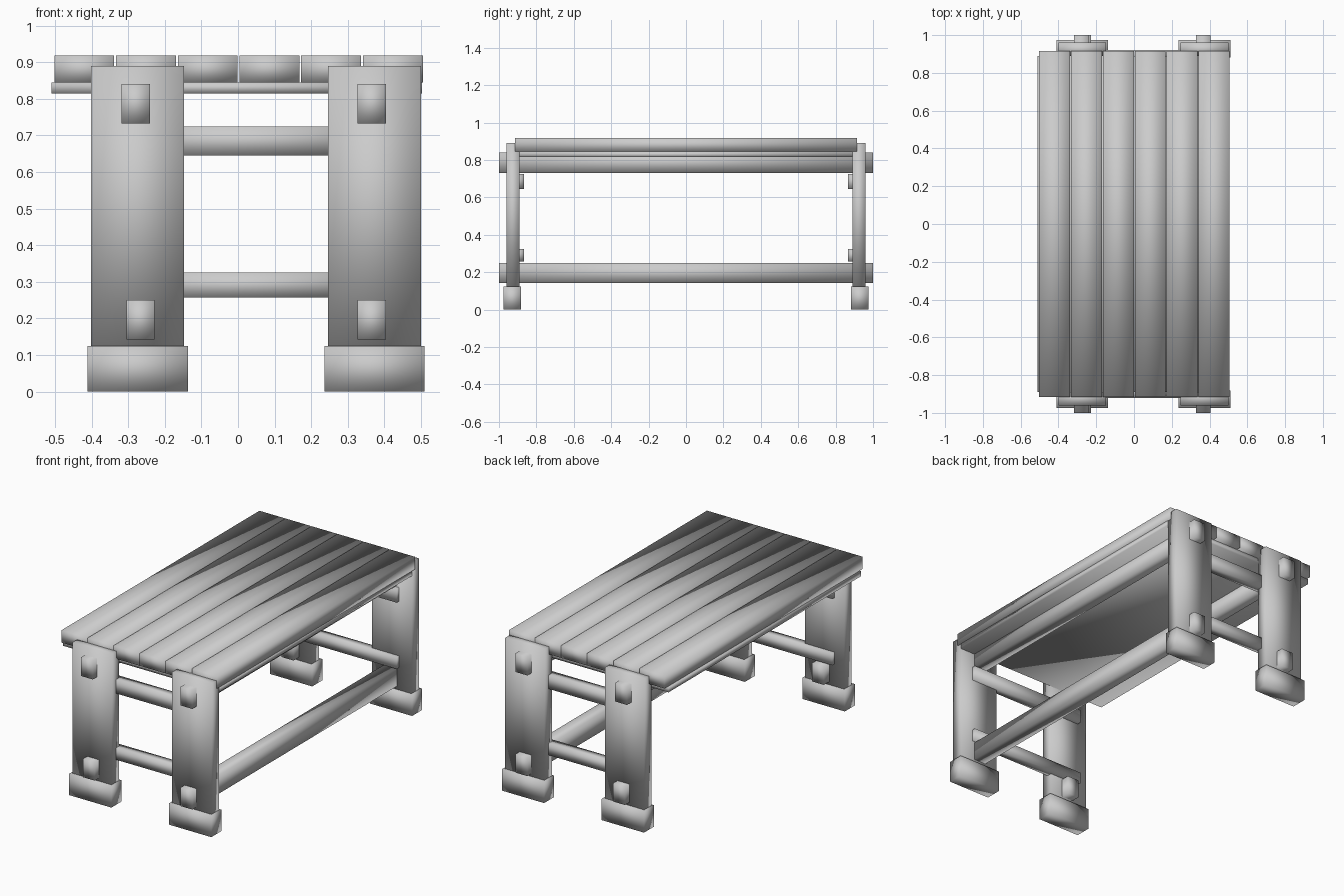
import bpy
import bmesh

if "Cube" in bpy.data.objects:
    bpy.data.objects.remove(bpy.data.objects["Cube"])


def box(name, x, y, z):
    """Smooth-shaded box from (min, max) pairs."""
    bm = bmesh.new()
    bmesh.ops.create_cube(bm, size=1)
    lo_hi = (x, y, z)
    centre = [(a + b) / 2 for a, b in lo_hi]
    for v in bm.verts:
        for i, (a, b) in enumerate(lo_hi):
            v.co[i] *= b - a
    for f in bm.faces:
        f.smooth = True
    mesh = bpy.data.meshes.new(name)
    bm.to_mesh(mesh)
    bm.free()
    ob = bpy.data.objects.new(name, mesh)
    ob.location = centre
    bpy.context.collection.objects.link(ob)
    return ob


def end_pair(name, x, y, z):
    """Same part at the front (-y) and back (+y) ends."""
    box("front_" + name, x, (-y[1], -y[0]), z)
    box("back_" + name, x, y, z)


# Table top: six planks on a thin board
for i in range(6):
    x0 = -0.502 + i * 0.1687
    box(f"plank_{i + 1}", (x0, x0 + 0.1635), (-0.915, 0.915), (0.845, 0.918))
box("under_board", (-0.51, 0.503), (-0.89, 0.89), (0.815, 0.845))

# Slab legs with wider feet
for side, cx in (("left", -0.274), ("right", 0.373)):
    end_pair(side + "_leg", (cx - 0.127, cx + 0.127), (0.89, 0.96), (0.125, 0.89))
    end_pair(side + "_foot", (cx - 0.137, cx + 0.137), (0.882, 0.975), (0, 0.125))

# Cross rails on the inner faces of the legs
end_pair("upper_cross_rail", (-0.34, 0.42), (0.867, 0.92), (0.645, 0.725))
end_pair("lower_cross_rail", (-0.34, 0.42), (0.867, 0.92), (0.257, 0.325))

# Long rails passing through the legs
box("left_upper_rail", (-0.318, -0.24), (-1, 1), (0.732, 0.84))
box("right_upper_rail", (0.327, 0.405), (-1, 1), (0.732, 0.84))
box("right_lower_rail", (0.327, 0.405), (-1, 1), (0.143, 0.25))

# Short pegs where the left lower rail is missing
end_pair("left_lower_peg", (-0.305, -0.228), (0.84, 1.0), (0.143, 0.25))
